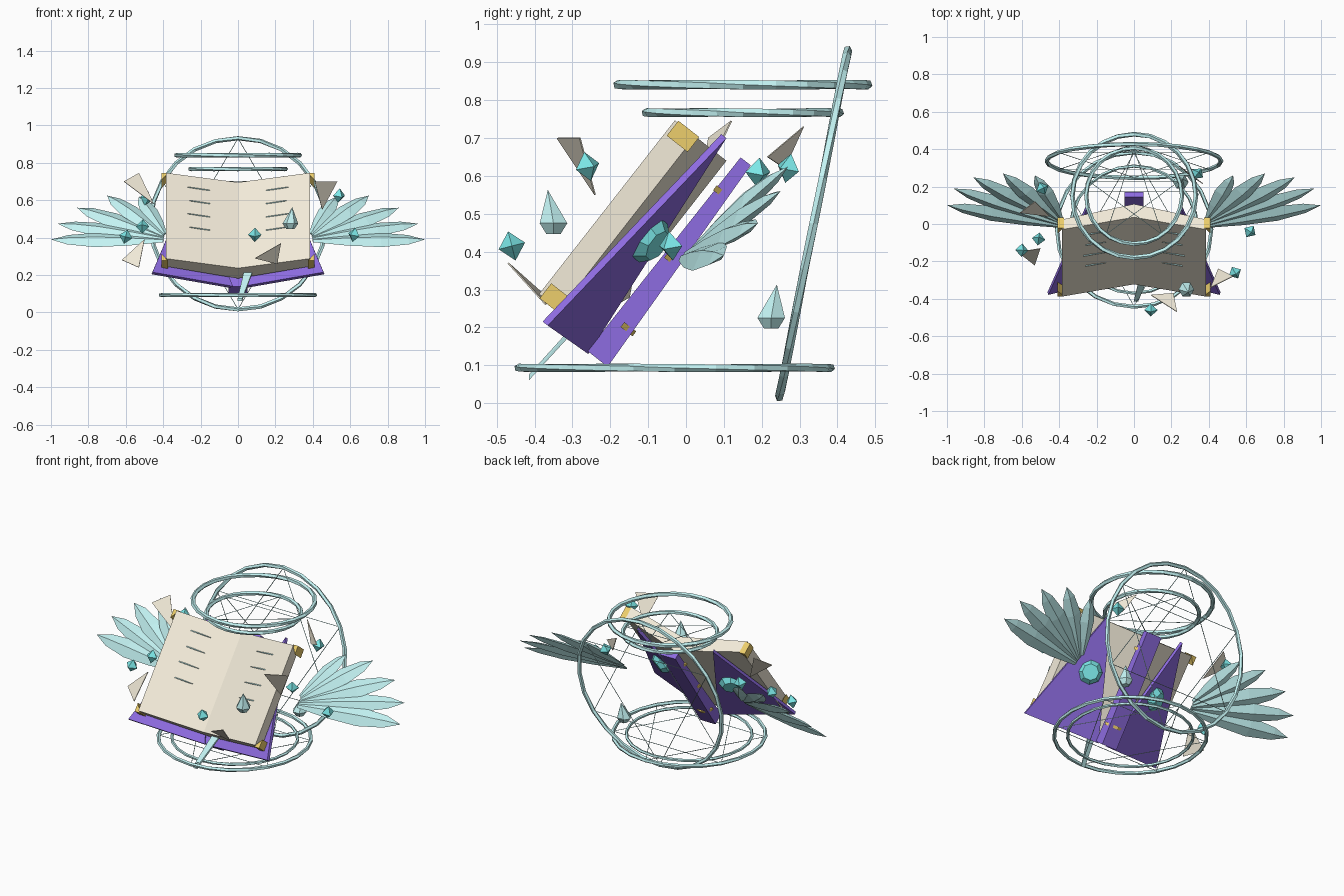
import bpy, bmesh
from math import sin, cos, pi
from mathutils import Vector, Matrix

if "Cube" in bpy.data.objects:
    bpy.data.objects.remove(bpy.data.objects["Cube"])


def material(name, rgb):
    m = bpy.data.materials.new(name)
    m.diffuse_color = (*rgb, 1)
    m.use_nodes = True
    m.node_tree.nodes["Principled BSDF"].inputs["Base Color"].default_value = m.diffuse_color
    return m


CYAN = material("pale_cyan", (0.55, 0.9, 0.9))
TEAL = material("teal", (0.2, 0.8, 0.8))
PURPLE = material("purple", (0.27, 0.15, 0.75))
CREAM = material("cream", (0.9, 0.84, 0.7))
GOLD = material("gold", (0.85, 0.62, 0.15))


def finish(bm, name, mat):
    bmesh.ops.recalc_face_normals(bm, faces=bm.faces)
    me = bpy.data.meshes.new(name)
    bm.to_mesh(me)
    bm.free()
    me.materials.append(mat)
    ob = bpy.data.objects.new(name, me)
    bpy.context.collection.objects.link(ob)
    return ob


def hull(name, pts, mat):
    bm = bmesh.new()
    for p in pts:
        bm.verts.new(p)
    res = bmesh.ops.convex_hull(bm, input=bm.verts)
    junk = [v for v in res["geom_interior"] if isinstance(v, bmesh.types.BMVert)]
    bmesh.ops.delete(bm, geom=junk, context='VERTS')
    return finish(bm, name, mat)


def slab(name, tri, t, mat):
    a, b, c = [Vector(p) for p in tri]
    n = (b - a).cross(c - a).normalized() * t / 2
    return hull(name, [p + s * n for p in (a, b, c) for s in (-1, 1)], mat)


def bk(x, u, d):
    # book space: u up the tilted page, d depth behind it
    return Vector((x, u * .616 + d * .788, u * .788 - d * .616))


def box(name, x, u, d, mat):
    return hull(name, [bk(i, j, k) for i in x for j in u for k in d], mat)


def ring(name, c, ax, ay, r, t, seg=24, sides=5):
    c, ax, ay = Vector(c), Vector(ax).normalized(), Vector(ay).normalized()
    az = ax.cross(ay)
    bm = bmesh.new()
    loops = []
    for i in range(seg):
        a = 2 * pi * i / seg
        out = ax * cos(a) + ay * sin(a)
        loops.append([bm.verts.new(c + out * (r + t * cos(2 * pi * j / sides + i))
                                   + az * t * sin(2 * pi * j / sides + i)) for j in range(sides)])
    for i in range(seg):
        p, q = loops[i], loops[(i + 1) % seg]
        # cross-sections are twisted, so match nearest vertices
        k = min(range(sides), key=lambda s: sum(((p[j].co - q[(j + s) % sides].co).length for j in range(sides))))
        for j in range(sides):
            bm.faces.new((p[j], p[(j + 1) % sides], q[(j + 1 + k) % sides], q[(j + k) % sides]))
    return finish(bm, name, CYAN)


def rod(name, a, b, r, mat):
    a, b = Vector(a), Vector(b)
    q = (b - a).to_track_quat('Z', 'Y')
    return hull(name, [p + q @ Vector((r * cos(k * 2 * pi / 3), r * sin(k * 2 * pi / 3), 0))
                       for p in (a, b) for k in range(3)], mat)


def star(name, c, ax, ay, r, n=6, skip=2):
    c, ax, ay = Vector(c), Vector(ax).normalized(), Vector(ay).normalized()
    pt = [c + (ax * cos(2 * pi * i / n + pi / 2) + ay * sin(2 * pi * i / n + pi / 2)) * r for i in range(n)]
    for i in range(n):
        rod(name, pt[i], pt[(i + skip) % n], .0022, CYAN)


def feather(name, a, b, w, t, nrm):
    a, b = Vector(a), Vector(b)
    side = (b - a).cross(nrm).normalized()
    nrm = side.cross(b - a).normalized()
    pts = [b]
    for f, s in ((0, .25), (.3, .75), (.6, 1), (.85, .65)):
        p = a.lerp(b, f)
        pts += [p + side * w * s, p - side * w * s, p + nrm * t * s, p - nrm * t * s]
    return hull(name, pts, CYAN)


# Page blocks, covers, gems and gold corners on both sides
for s, tag in ((1, "right"), (-1, "left")):
    pr = [(.385, -.483), (0, -.40), (0, -.31), (.385, -.415)]
    hull("page_block_" + tag, [bk(s * x, u, d) for x, d in pr for u in (-.012, .57)], CREAM)
    slab("cover_board_" + tag, [(s * .46, -.372, .21), (s * .03, -.265, .135), (s * .25, .10, .705)], .018, PURPLE)

    # Ink dashes on the page
    for i, u in enumerate((.49, .40, .31, .22)):
        x0, x1 = .27 - .01 * (i % 2), .15
        d = [-.483 + .083 * (1 - x / .385) for x in (x0, x1)]
        hull("page_ink_" + tag, [bk(s * x0, u, d[0] - .004), bk(s * x0, u + .007, d[0] + .002),
                                 bk(s * x1, u, d[1] - .004), bk(s * x0, u, d[0] + .004),
                                 bk(s * x1, u - .004, d[1] + .003)], CYAN)

    # Cover gem
    n = Vector((s * .45, .70, -.5)).normalized()
    q = n.to_track_quat('Z', 'Y')
    c = Vector((s * .23, -.095, .43))
    hull("cover_gem_" + tag, [c + q @ Vector((r * cos(k * pi / 4), r * sin(k * pi / 4), z))
                              for r, z in ((.045, -.028), (.068, 0), (.045, .028)) for k in range(8)], TEAL)

    # Gold corner caps
    for u, v in ((.575, -1), (-.02, 1)):
        hull("corner_cap_" + tag, [bk(s * x, uu, d) for d in (-.475, -.405) for x, uu in
                                   ((.41, u), (.375, u), (.41, u + v * .05))], GOLD)

    # Crystal wing
    fan = [((.40, -.01, .385), (1.0, .10, .39), .055),
           ((.40, .00, .395), (.965, .19, .475), .052),
           ((.40, .01, .40), (.86, .25, .56), .055),
           ((.40, .02, .41), (.70, .27, .625), .052),
           ((.39, .03, .42), (.53, .26, .62), .045)]
    for a, b, w in fan:
        feather("wing_feather_" + tag, (s * a[0], *a[1:]), (s * b[0], *b[1:]), w, .022, Vector((0, -.7, .7)))

# Spine, thicker at the bottom, with gold straps
hull("spine", [bk(x, u, d) for x in (-.05, .05) for u, d in
               ((-.052, -.29), (-.052, -.222), (.6, -.286), (.6, -.252))], PURPLE)
for u, d in ((.06, -.24), (.275, -.262), (.495, -.27)):
    arc = [(cos(a) * .062, sin(a) * .04) for a in [k * pi / 4 for k in range(5)]]
    hull("spine_strap", [bk(x, u + v, d - .02 + y) for x, y in arc for v in (-.008, .008)], GOLD)

# Bookmark ribbon
hull("bookmark_ribbon", [bk(.05 + x, -.01, -.36 + t) for x in (-.02, .025) for t in (0, .012)] +
     [Vector((.01 + x, -.415, .06 + t)) for x in (-.012, .012) for t in (0, .015)], CYAN)

# Magic circles with thin star lines
X, Y = (1, 0, 0), (0, 1, 0)
UP = (0, .185, .94)
ring("base_circle_outer", (0, -.03, .093), X, Y, .413, .011)
ring("base_circle_inner", (0, -.03, .093), X, Y, .34, .009)
ring("top_circle_small", (0, .15, .767), X, Y, .256, .012)
ring("top_circle_large", (0, .15, .841), X, Y, .33, .013)
ring("back_circle", (0, .337, .474), X, UP, .467, .012)
star("base_star", (0, -.03, .093), X, Y, .41)
star("top_star", (0, .15, .767), X, Y, .255, 5)
star("back_star", (0, .337, .474), X, UP, .465)

# Loose page scraps
for tri in (((-.61, .06, .70), (-.53, .12, .745), (-.45, .04, .58)),
            ((.41, -.34, .70), (.53, -.28, .70), (.45, -.24, .55)),
            ((.24, .31, .73), (.37, .215, .65), (.30, .26, .62)),
            ((-.62, -.15, .28), (-.50, -.13, .39), (-.53, -.22, .24)),
            ((.09, -.38, .29), (.23, -.47, .37), (.21, -.37, .26))):
    slab("page_scrap", tri, .004, CREAM)

# Floating octahedral crystals
for i, c in enumerate(((.09, -.46, .415), (.54, -.26, .625), (.62, -.04, .415), (-.60, -.14, .405),
                       (-.49, .19, .61), (.34, .27, .62), (-.51, -.08, .46))):
    rot = Matrix.Rotation(.5 * i, 3, 'Z') @ Matrix.Rotation(.25, 3, 'X')
    hull("small_crystal", [Vector(c) + rot @ (Vector(v) * .036) for v in
                           ((1, 0, 0), (-1, 0, 0), (0, 1, 0), (0, -1, 0), (0, 0, 1.1), (0, 0, -1.1))], TEAL)

# Droplet crystals
for c in ((.28, -.35, .475), (.25, .225, .225)):
    pts = [Vector(c) + Vector((r * cos(k * pi / 3), r * sin(k * pi / 3), z))
           for r, z in ((.022, -.028), (.042, 0)) for k in range(6)]
    hull("drop_crystal", pts + [Vector(c) + Vector((.01, .015 if c[1] > 0 else -.015, .088))], CYAN)
